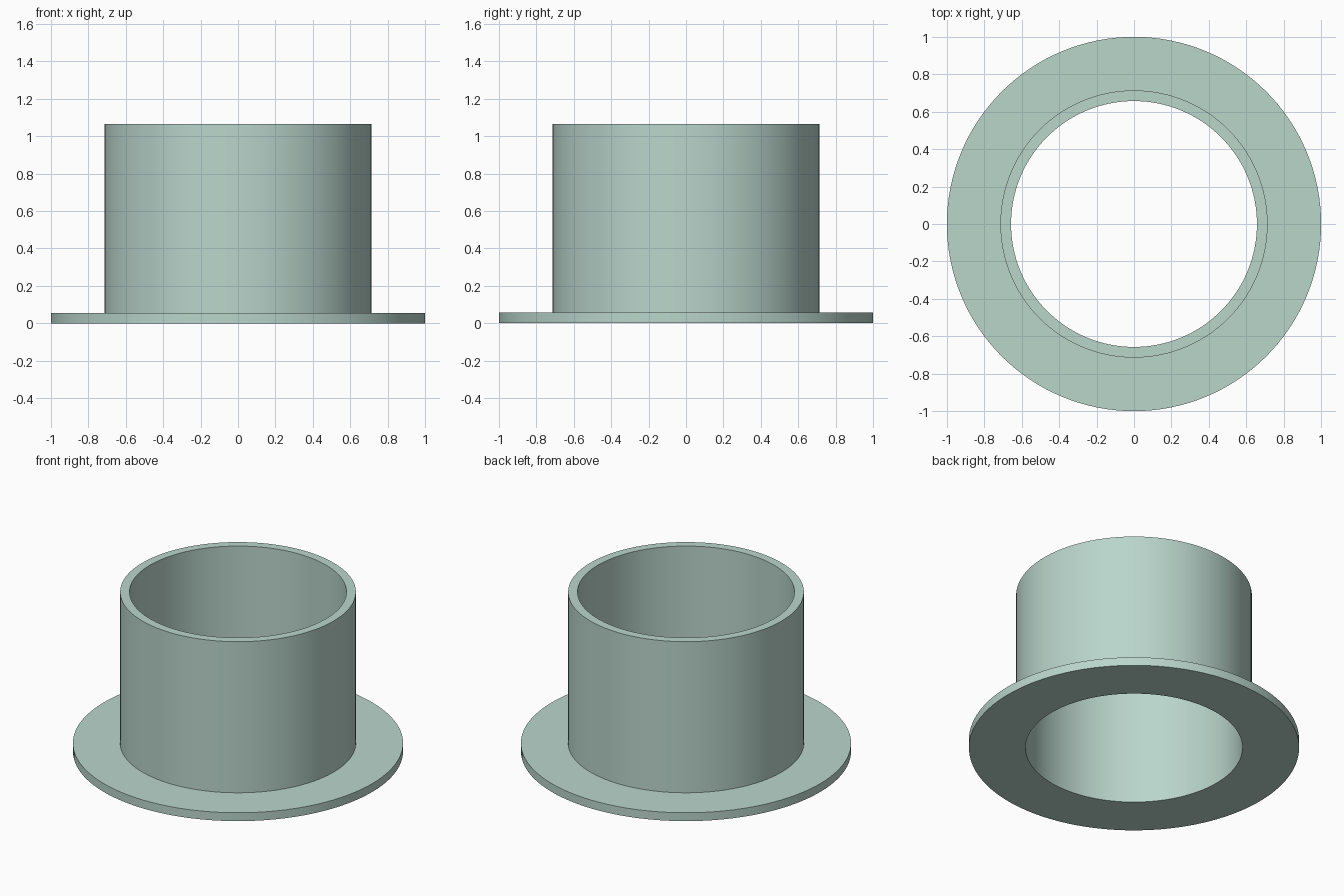
import bpy, bmesh, math

if "Cube" in bpy.data.objects:
    bpy.data.objects.remove(bpy.data.objects["Cube"])

SEGMENTS = 128
BORE, TUBE, RIM = 0.657, 0.714, 1.0
FLANGE_TOP, HEIGHT = 0.056, 1.066


def lathe(name, profile, material):
    """Revolve a closed (radius, z) profile around the z axis."""
    bm = bmesh.new()
    rings = []
    for i in range(SEGMENTS):
        a = 2 * math.pi * i / SEGMENTS
        rings.append([bm.verts.new((r * math.cos(a), r * math.sin(a), z))
                      for r, z in profile])
    n = len(profile)
    for i in range(SEGMENTS):
        a, b = rings[i], rings[(i + 1) % SEGMENTS]
        for j in range(n):
            k = (j + 1) % n
            bm.faces.new((a[j], b[j], b[k], a[k]))
    bmesh.ops.recalc_face_normals(bm, faces=bm.faces)
    mesh = bpy.data.meshes.new(name)
    bm.to_mesh(mesh)
    bm.free()
    mesh.materials.append(material)
    obj = bpy.data.objects.new(name, mesh)
    bpy.context.collection.objects.link(obj)
    bpy.ops.object.select_all(action='DESELECT')
    obj.select_set(True)
    bpy.context.view_layer.objects.active = obj
    bpy.ops.object.shade_smooth_by_angle(angle=math.radians(30))
    return obj


pale_green = bpy.data.materials.new("pale_green")
pale_green.diffuse_color = (0.49, 0.67, 0.60, 1.0)
pale_green.use_nodes = True
pale_green.node_tree.nodes["Principled BSDF"].inputs["Base Color"].default_value = pale_green.diffuse_color

# Flanged sleeve: bore, wide base flange and upright tube in one profile
lathe("flanged_bushing", [
    (BORE, 0), (RIM, 0), (RIM, FLANGE_TOP),
    (TUBE, FLANGE_TOP), (TUBE, HEIGHT), (BORE, HEIGHT),
], pale_green)
